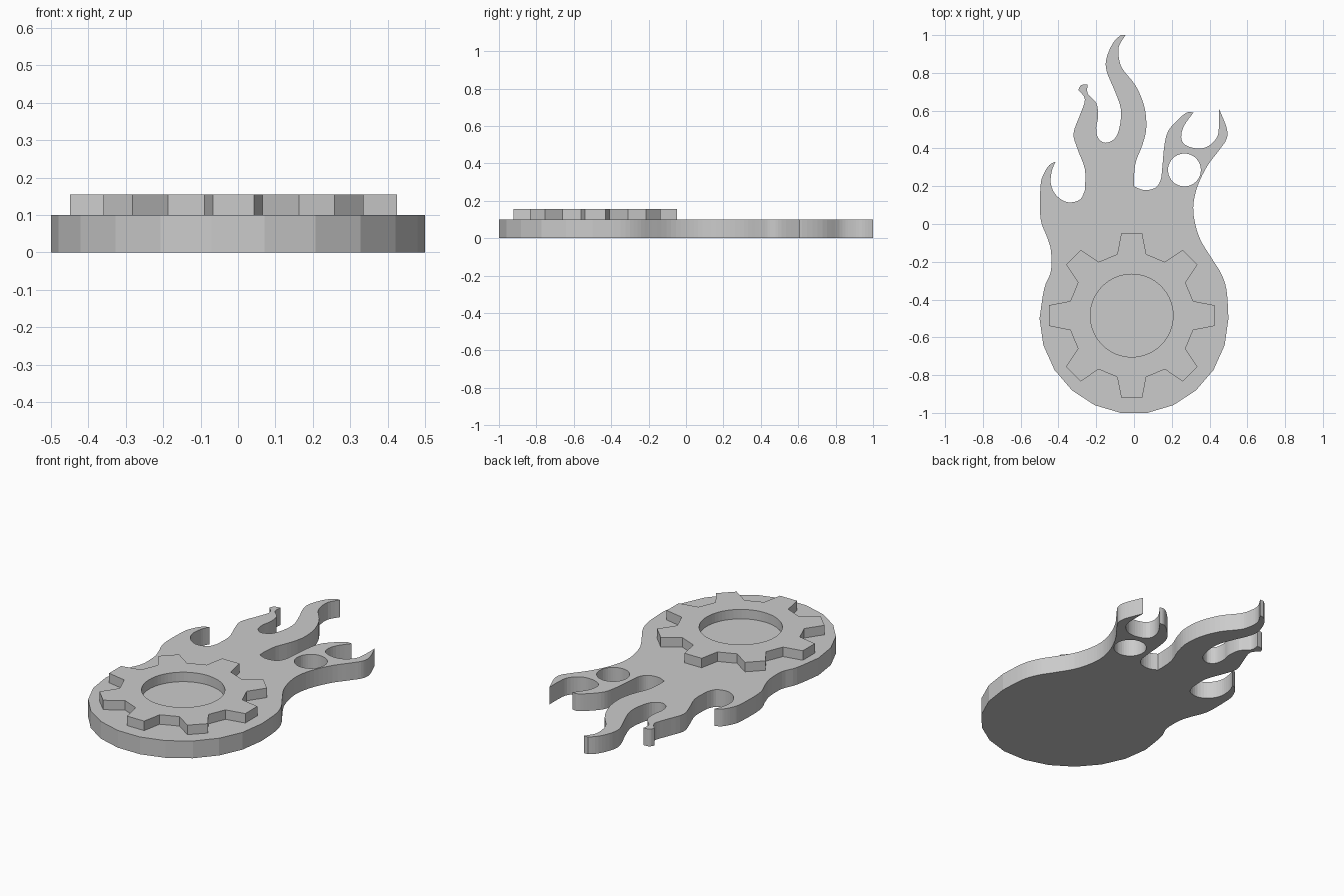
import bpy
import bmesh
import math
from mathutils import Vector

default_cube = bpy.data.objects.get("Cube")
if default_cube:
    bpy.data.objects.remove(default_cube, do_unlink=True)

GREY = 0.6
BASE_HEIGHT = 0.1
GEAR_HEIGHT = 0.055
GEAR_CENTRE = Vector((-0.012, -0.485))


def make_material(name, value):
    material = bpy.data.materials.new(name)
    material.use_nodes = True
    colour = (value, value, value, 1)
    material.diffuse_color = colour
    material.node_tree.nodes["Principled BSDF"].inputs["Base Color"].default_value = colour
    return material


def smooth_stroke(points, steps=4):
    """Catmull-Rom curve through the points, leaving out the last one."""
    pts = [Vector(p) for p in points]
    pts = [pts[0]] + pts + [pts[-1]]
    result = []
    for a, b, c, d in zip(pts, pts[1:], pts[2:], pts[3:]):
        for i in range(steps):
            t = i / steps
            result.append(b + (c - a) * t / 2
                          + (a - b * 2.5 + c * 2 - d / 2) * t ** 2
                          + (b * 3 - a - c * 3 + d) * t ** 3 / 2)
    return result


def circle(centre, radius, count):
    return [Vector(centre) + Vector((math.cos(a), math.sin(a))) * radius
            for a in (math.tau * i / count for i in range(count))]


def extruded_plate(name, loops, bottom, height, material):
    """Solid plate from an outer loop followed by hole loops."""
    curve = bpy.data.curves.new(name, "CURVE")
    curve.dimensions = "2D"
    curve.fill_mode = "BOTH"
    curve.extrude = height / 2
    for loop in loops:
        spline = curve.splines.new("POLY")
        spline.points.add(len(loop) - 1)
        for point, co in zip(spline.points, loop):
            point.co = (co.x, co.y, 0, 1)
        spline.use_cyclic_u = True
    helper = bpy.data.objects.new(name + "_outline", curve)
    bpy.context.collection.objects.link(helper)
    bpy.context.view_layer.update()
    depsgraph = bpy.context.evaluated_depsgraph_get()
    mesh = bpy.data.meshes.new_from_object(helper.evaluated_get(depsgraph))
    bpy.data.objects.remove(helper, do_unlink=True)

    # Weld caps to walls and lift the plate to its height
    bm = bmesh.new()
    bm.from_mesh(mesh)
    bmesh.ops.remove_doubles(bm, verts=bm.verts, dist=0.0005)
    bmesh.ops.translate(bm, verts=bm.verts, vec=(0, 0, bottom + height / 2))
    bmesh.ops.recalc_face_normals(bm, faces=bm.faces)
    for face in bm.faces:
        face.smooth = False
        face.material_index = 0
    bm.to_mesh(mesh)
    bm.free()
    mesh.name = name
    mesh.materials.clear()
    mesh.materials.append(material)
    obj = bpy.data.objects.new(name, mesh)
    bpy.context.collection.objects.link(obj)
    return obj


# Flame outline strokes, each running from one sharp corner to the next
right_side = [(.5, -.5), (.49, -.35), (.46, -.26), (.41, -.18), (.35, -.08), (.32, .02),
              (.315, .11), (.34, .21), (.39, .31), (.45, .39), (.49, .45), (.49, .51), (.45, .61)]
right_fork = [(.45, .61), (.45, .53), (.44, .46), (.39, .41), (.33, .4), (.27, .42),
              (.25, .46), (.265, .52), (.315, .59)]
right_valley = [(.315, .59), (.28, .59), (.23, .55), (.18, .49), (.16, .41), (.15, .3),
                (.14, .23), (.11, .19), (.05, .18), (0, .2)]
tall_flame_right = [(0, .2), (0, .25), (.01, .33), (.045, .42), (.065, .51), (.055, .62),
                    (.01, .73), (-.06, .82), (-.08, .88), (-.08, .94), (-.045, 1)]
tall_flame_left = [(-.07, 1), (-.11, .96), (-.145, .88), (-.145, .81), (-.1, .7), (-.07, .61),
                   (-.075, .52), (-.1, .455), (-.15, .43), (-.19, .455), (-.2, .51),
                   (-.19, .57), (-.2, .64), (-.245, .69), (-.245, .74)]
middle_flame_left = [(-.245, .74), (-.28, .735), (-.295, .71)]
middle_flame_side = [(-.295, .71), (-.26, .66), (-.285, .58), (-.32, .48), (-.3, .4),
                     (-.26, .29), (-.26, .19)]
left_valley = [(-.26, .18), (-.285, .13), (-.35, .115), (-.41, .15), (-.44, .21),
               (-.435, .28), (-.415, .33)]
left_side = [(-.415, .33), (-.45, .31), (-.48, .26), (-.495, .2), (-.495, .03), (-.46, -.07),
             (-.44, -.14), (-.44, -.25), (-.475, -.34), (-.5, -.5)]

# Faceted rounded bottom, closed by the flame strokes
FACETS = 11
outline = []
for i in range(FACETS):
    angle = math.pi * (1 + i / FACETS)
    outline.append(Vector((0.5 * math.cos(angle), -0.5 + 0.505 * math.sin(angle))))
for stroke in (right_side, right_fork, right_valley, tall_flame_right):
    outline += smooth_stroke(stroke)
outline.append(Vector(tall_flame_right[-1]))
for stroke in (tall_flame_left, middle_flame_left, middle_flame_side):
    outline += smooth_stroke(stroke)
outline.append(Vector(middle_flame_side[-1]))
for stroke in (left_valley, left_side):
    outline += smooth_stroke(stroke)

# Eight-toothed gear outline, one tooth turned around the centre
TEETH = 8
tooth = [(.325, -.077), (.437, -.055), (.437, .055), (.325, .077)]
gear_outline = []
for i in range(TEETH):
    turn = math.tau * i / TEETH
    c, s = math.cos(turn), math.sin(turn)
    gear_outline += [GEAR_CENTRE + Vector((x * c - y * s, x * s + y * c)) for x, y in tooth]

# Parts
grey = make_material("plain_grey", GREY)
extruded_plate("flame_base", [outline, circle((.267, .286), .087, 40)], 0, BASE_HEIGHT, grey)
extruded_plate("gear_ring", [gear_outline, circle(GEAR_CENTRE, .219, 64)],
               BASE_HEIGHT, GEAR_HEIGHT, grey)
